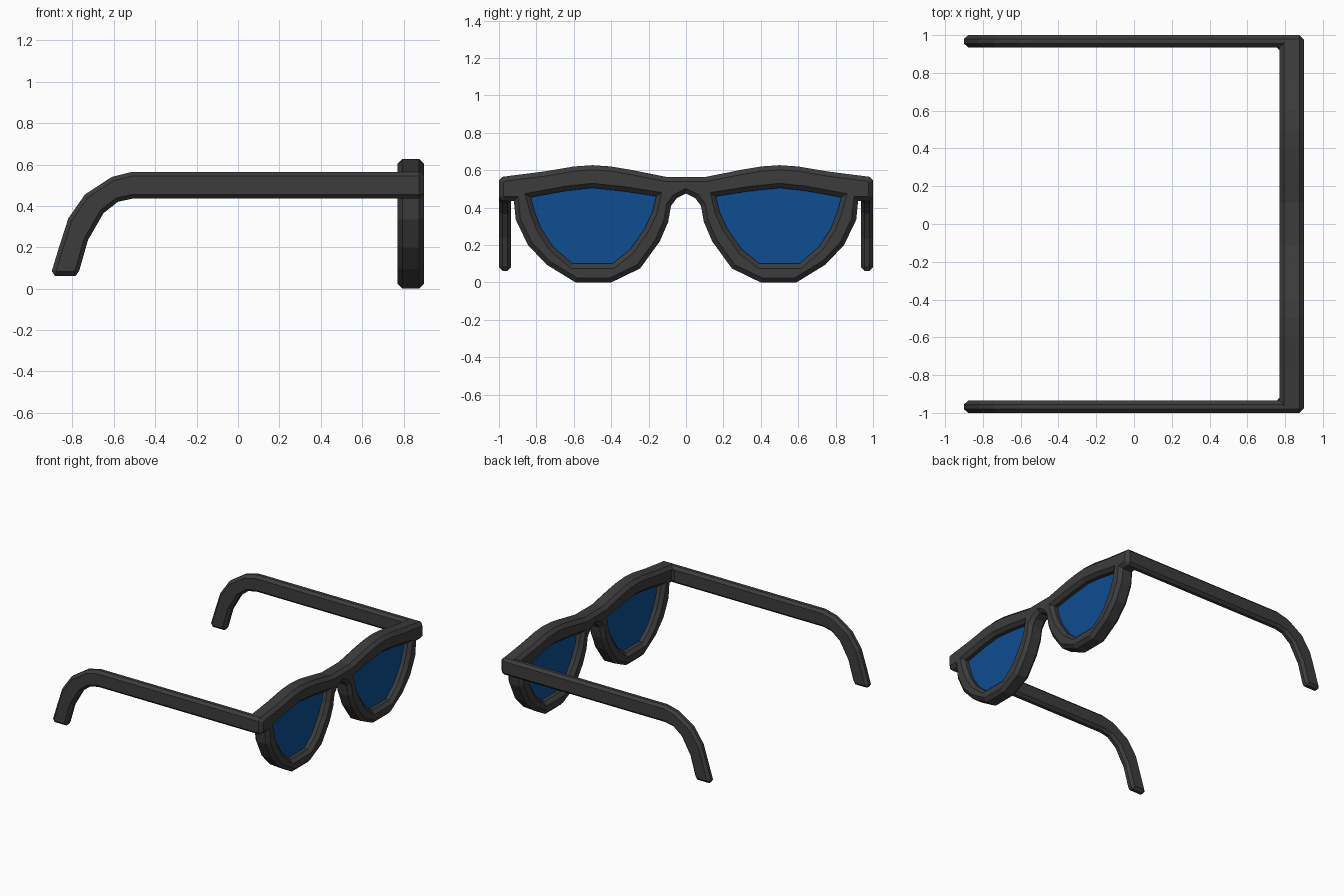
import bpy
import bmesh
from mathutils import Vector

cube = bpy.data.objects.get("Cube")
if cube:
    bpy.data.objects.remove(cube, do_unlink=True)


def make_material(name, rgb):
    mat = bpy.data.materials.new(name)
    mat.use_nodes = True
    color = (*rgb, 1.0)
    mat.diffuse_color = color
    for node in mat.node_tree.nodes:
        if node.type == "BSDF_PRINCIPLED":
            node.inputs["Base Color"].default_value = color
            node.inputs["Roughness"].default_value = 0.6
    return mat


charcoal = make_material("charcoal plastic", (0.046, 0.046, 0.046))
blue = make_material("blue glass", (0.004, 0.075, 0.285))


def inset(loop, amount):
    """Move a closed 2D loop to its left by a mitred distance."""
    result = []
    for i, point in enumerate(loop):
        d1 = (point - loop[i - 1]).normalized()
        d2 = (loop[(i + 1) % len(loop)] - point).normalized()
        n1, n2 = Vector((-d1.y, d1.x)), Vector((-d2.y, d2.x))
        result.append(point + (n1 + n2) * amount / (1 + n1.dot(n2)))
    return result


def oriented(points, ccw):
    loop = [Vector(p) for p in points]
    area = sum(loop[i - 1].cross(p) for i, p in enumerate(loop))
    return loop if (area > 0) == ccw else loop[::-1]


def prism(name, outline, low, high, chamfer, place, mat, holes=()):
    """Chamfered slab with optional holes; place maps (a, b, depth) to space."""
    bm = bmesh.new()
    caps = {low: [], high: []}
    loops = [oriented(outline, True)] + [oriented(h, False) for h in holes]
    for loop in loops:
        small = inset(loop, chamfer)
        levels = [(small, low), (loop, low + chamfer),
                  (loop, high - chamfer), (small, high)]
        rings = [[bm.verts.new(place(p.x, p.y, t)) for p in pts]
                 for pts, t in levels]
        for r1, r2 in zip(rings, rings[1:]):
            for i in range(len(loop)):
                bm.faces.new((r1[i - 1], r1[i], r2[i], r2[i - 1]))
        for depth, ring in ((low, rings[0]), (high, rings[-1])):
            caps[depth] += [bm.edges.get((ring[i - 1], ring[i]))
                            for i in range(len(ring))]
    axis = Vector(place(0, 0, 1)) - Vector(place(0, 0, 0))
    for edges in caps.values():
        bmesh.ops.triangle_fill(bm, edges=edges, use_beauty=True, normal=axis)
    bmesh.ops.recalc_face_normals(bm, faces=bm.faces[:])
    mesh = bpy.data.meshes.new(name)
    bm.to_mesh(mesh)
    bm.free()
    mesh.materials.append(mat)
    obj = bpy.data.objects.new(name, mesh)
    bpy.context.collection.objects.link(obj)
    return obj


def facing(a, b, t):
    return (t, a, b)


def mirrored(points):
    return [(-a, b) for a, b in points]


# Front frame: half outline from the nose notch round to the top of the bridge
half = [(0, 0.475), (0.05, 0.45), (0.08, 0.41), (0.095, 0.325), (0.14, 0.22),
        (0.245, 0.075), (0.4, 0.0), (0.59, 0.0), (0.745, 0.095), (0.845, 0.2),
        (0.91, 0.335), (0.92, 0.435), (0.98, 0.435), (1, 0.455), (1, 0.545),
        (0.98, 0.565), (0.76, 0.593), (0.6, 0.62), (0.5, 0.627), (0.4, 0.62),
        (0.3, 0.603), (0.11, 0.565)]
outline = half + mirrored(half[:0:-1])
opening = [(0.83, 0.455), (0.81, 0.38), (0.775, 0.29), (0.71, 0.19),
           (0.605, 0.1), (0.395, 0.1), (0.3, 0.175), (0.22, 0.29),
           (0.18, 0.375), (0.16, 0.46), (0.33, 0.487), (0.5, 0.505),
           (0.64, 0.49)]
prism("front_frame", outline, 0.77, 0.9, 0.025, facing, charcoal,
      [opening, mirrored(opening)])

# Temple arm side profile, with the ear hook curling down at the back
arm = [(0.85, 0.565), (-0.51, 0.565), (-0.61, 0.54), (-0.74, 0.455),
       (-0.82, 0.34), (-0.865, 0.2), (-0.9, 0.085), (-0.885, 0.062),
       (-0.785, 0.062), (-0.768, 0.085), (-0.725, 0.235), (-0.65, 0.365),
       (-0.58, 0.42), (-0.51, 0.435), (0.85, 0.435)]
# Small brace where the arm meets the frame
brace = [(0.745, 0.945), (0.785, 0.905), (0.785, 0.945)]

for label, side in (("left", 1), ("right", -1)):
    prism(label + "_temple_arm", arm, 0.935, 1.0, 0.02,
          lambda a, b, t: (a, side * t, b), charcoal)
    prism(label + "_hinge_brace", brace, 0.46, 0.54, 0.003,
          lambda a, b, t: (a, side * b, t), charcoal)
    # Lens reaches slightly into the rim
    lens = inset(oriented(opening, True), -0.005)
    prism(label + "_lens", [(side * p.x, p.y) for p in lens],
          0.825, 0.845, 0.002, facing, blue)
